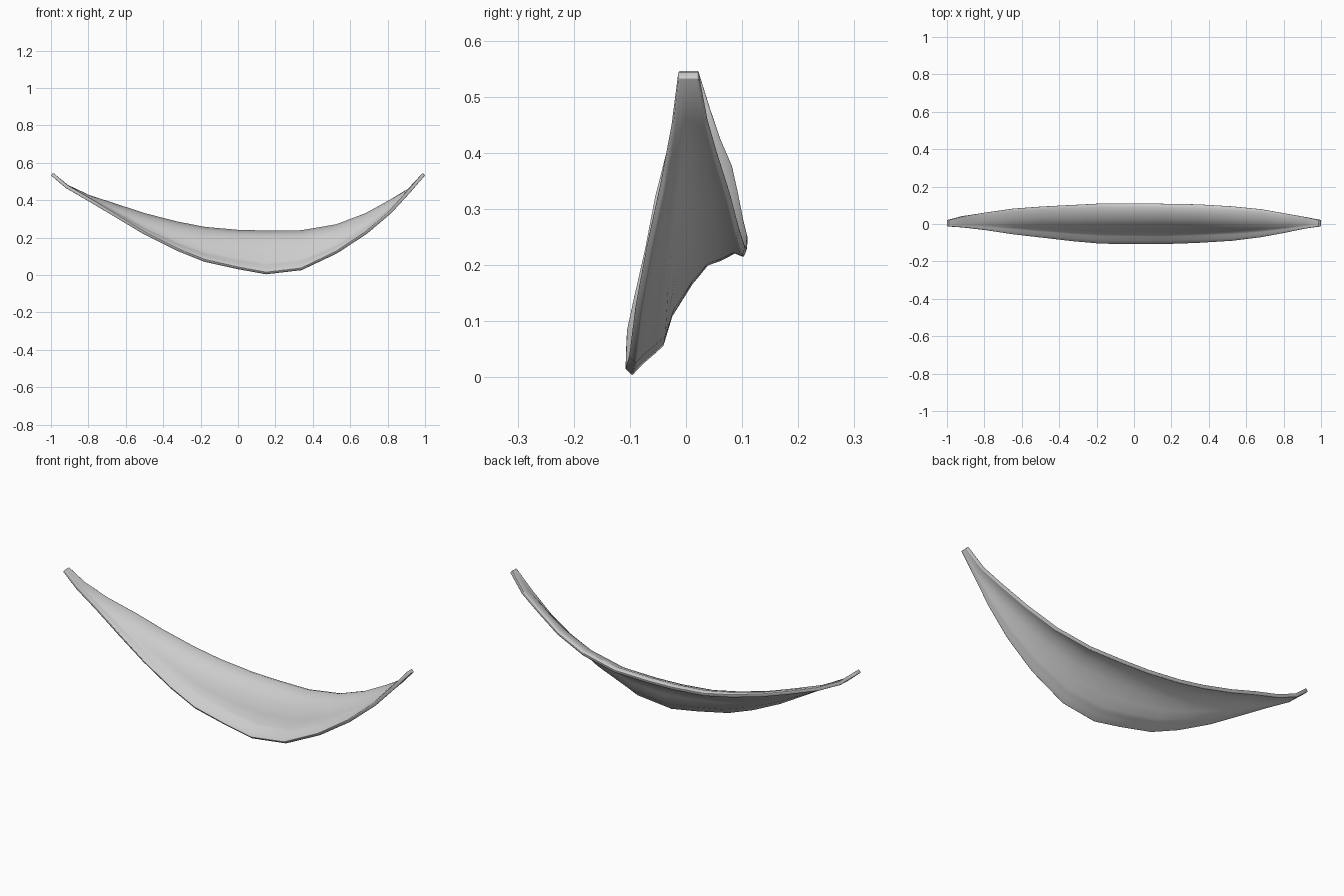
import bpy
import bmesh
import math

cube = bpy.data.objects.get("Cube")
if cube:
    bpy.data.objects.remove(cube, do_unlink=True)

# Single cloth colour
cloth = bpy.data.materials.new("light grey cloth")
cloth.use_nodes = True
colour = (0.6, 0.6, 0.6, 1)
cloth.diffuse_color = colour
cloth.node_tree.nodes["Principled BSDF"].inputs["Base Color"].default_value = colour

# Stations along the drape: x, front hem (y, z), back hem (y, z)
stations = [
    (-1.0, -.013, .533, .022, .533),
    (-.92, -.018, .465, .042, .467),
    (-.80, -.03, .395, .06, .41),
    (-.65, -.05, .305, .08, .36),
    (-.50, -.065, .215, .09, .31),
    (-.33, -.083, .13, .098, .265),
    (-.18, -.095, .07, .105, .235),
    (0, -.096, .03, .104, .218),
    (.15, -.096, .003, .103, .214),
    (.34, -.09, .025, .1, .216),
    (.53, -.08, .115, .09, .25),
    (.69, -.062, .22, .075, .312),
    (.82, -.04, .33, .053, .385),
    (.92, -.023, .44, .037, .447),
    (1.0, -.013, .533, .022, .533),
]

# Fold profile from front hem to back hem: fraction across, fraction up
folds = [(0, 0), (.1, .1), (.2, .18), (.28, .25), (.36, .5), (.54, .77),
         (.68, .93), (.8, .97), (.92, 1.03), (1, 1)]

# Draped sheet, one row of points per station
bm = bmesh.new()
rows = []
for x, yf, zf, yb, zb in stations:
    rows.append([bm.verts.new((x, yf + (yb - yf) * u, zf + (zb - zf) * w))
                 for u, w in folds])
for a, b in zip(rows, rows[1:]):
    for j in range(len(folds) - 1):
        bm.faces.new((a[j], b[j], b[j + 1], a[j + 1]))

mesh = bpy.data.meshes.new("draped_cloth")
bm.to_mesh(mesh)
bm.free()
mesh.materials.append(cloth)
drape = bpy.data.objects.new("draped_cloth", mesh)
bpy.context.collection.objects.link(drape)

# Cloth thickness on the upper side, with softened hems
thick = drape.modifiers.new("thickness", "SOLIDIFY")
thick.thickness = 0.018
thick.offset = 1
hem = drape.modifiers.new("soft hem", "BEVEL")
hem.width = 0.003
hem.segments = 2
hem.limit_method = "ANGLE"
hem.angle_limit = math.radians(55)

bpy.context.view_layer.objects.active = drape
drape.select_set(True)
bpy.ops.object.shade_smooth_by_angle(angle=math.radians(50))
